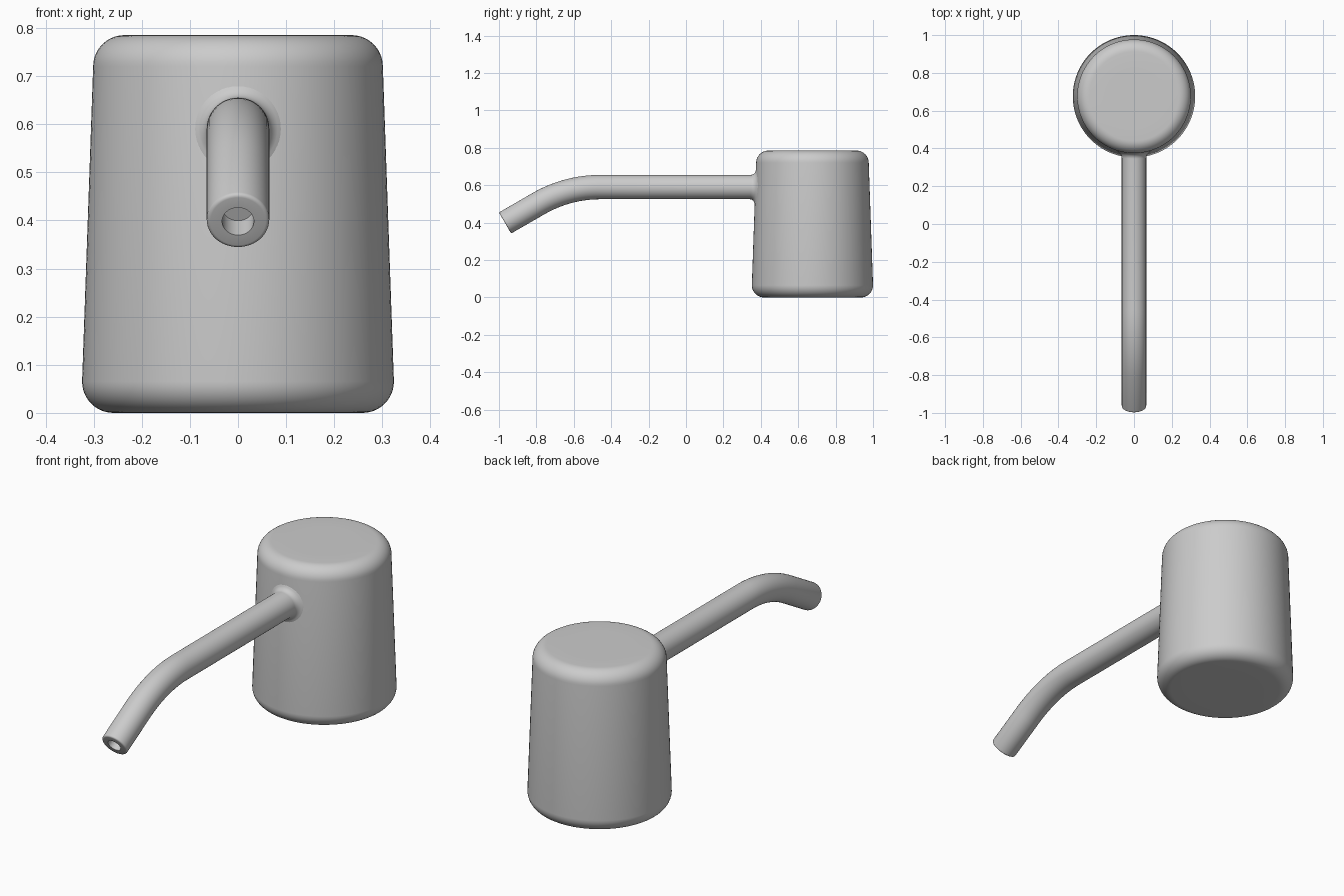
import bpy, bmesh, math
from mathutils import Vector

if "Cube" in bpy.data.objects:
    bpy.data.objects.remove(bpy.data.objects["Cube"])

grey = bpy.data.materials.new("plain_grey")
grey.diffuse_color = (0.6, 0.6, 0.6, 1)
grey.use_nodes = True
grey.node_tree.nodes["Principled BSDF"].inputs["Base Color"].default_value = grey.diffuse_color


def loft(name, rings, cap_start, cap_end):
    """Skin a list of equal-length closed rings of points."""
    bm = bmesh.new()
    vr = [[bm.verts.new(p) for p in ring] for ring in rings]
    n = len(vr[0])
    for a, b in zip(vr, vr[1:]):
        for i in range(n):
            j = (i + 1) % n
            bm.faces.new((a[i], a[j], b[j], b[i]))
    if cap_start:
        bm.faces.new(vr[0])
    if cap_end:
        bm.faces.new(vr[-1])
    bmesh.ops.recalc_face_normals(bm, faces=bm.faces[:])
    me = bpy.data.meshes.new(name)
    bm.to_mesh(me)
    bm.free()
    me.materials.append(grey)
    ob = bpy.data.objects.new(name, me)
    bpy.context.collection.objects.link(ob)
    bpy.ops.object.select_all(action='DESELECT')
    ob.select_set(True)
    bpy.context.view_layer.objects.active = ob
    bpy.ops.object.shade_smooth_by_angle(angle=math.radians(30))
    return ob


# Tapered body with rounded top and bottom rims
CY, H, F = 0.676, 0.785, 0.065
RB, RT = 0.324, 0.301
profile = [(0.15, 0)]
for k in range(11):
    a = math.radians(-90 + 9 * k)
    profile.append((RB - F + F * math.cos(a), F + F * math.sin(a)))
for k in range(11):
    a = math.radians(9 * k)
    profile.append((RT - F + F * math.cos(a), H - F + F * math.sin(a)))
profile.append((0.15, H))
SEG = 96
angles = [2 * math.pi * i / SEG for i in range(SEG)]
loft("body", [[(r * math.cos(a), CY + r * math.sin(a), z) for a in angles]
              for r, z in profile], True, True)


# Spout: hollow tip, 30 degree bend, straight run, flared joint on the body
R, ZS, HOLE, DEPTH, RIM = 0.065, 0.59, 0.033, 0.06, 0.008
BEND, TILT = 0.66, math.radians(30)
TIP = Vector((0, -0.9675, 0.398))
corner_y = TIP.y + (ZS - TIP.z) / math.tan(TILT)
start_y = corner_y + BEND * math.tan(TILT / 2)
N = 48
turns = [2 * math.pi * i / N for i in range(N)]


def ring(c, tilt, r):
    up = Vector((0, -math.sin(tilt), math.cos(tilt)))
    return [c + Vector((r * math.cos(a), 0, 0)) + up * (r * math.sin(a)) for a in turns]


inward = Vector((0, math.cos(TILT), math.sin(TILT)))
rings = [ring(TIP + inward * DEPTH, TILT, HOLE), ring(TIP, TILT, HOLE)]
for k in range(5):
    a = math.radians(22.5 * k)
    rings.append(ring(TIP + inward * RIM * (1 - math.cos(a)), TILT,
                      R - RIM + RIM * math.sin(a)))
for k in range(17):
    t = TILT * (1 - k / 16)
    rings.append(ring(Vector((0, start_y - BEND * math.sin(t),
                              ZS - BEND * (1 - math.cos(t)))), t, R))

# Fillet rings that follow the curved body wall
FL = 0.028
for k in range(9):
    a = math.radians(90 * k / 8)
    r = R + FL * (1 - math.cos(a))
    off = FL * (1 - math.sin(a)) - (0.002 if k == 8 else 0)
    pts = []
    for t in turns:
        x, z = r * math.cos(t), ZS + r * math.sin(t)
        wall = RB + (RT - RB) * (z - F) / (H - 2 * F)
        pts.append((x, CY - math.sqrt(wall * wall - x * x) - off, z))
    rings.append(pts)
loft("spout", rings, True, False)
